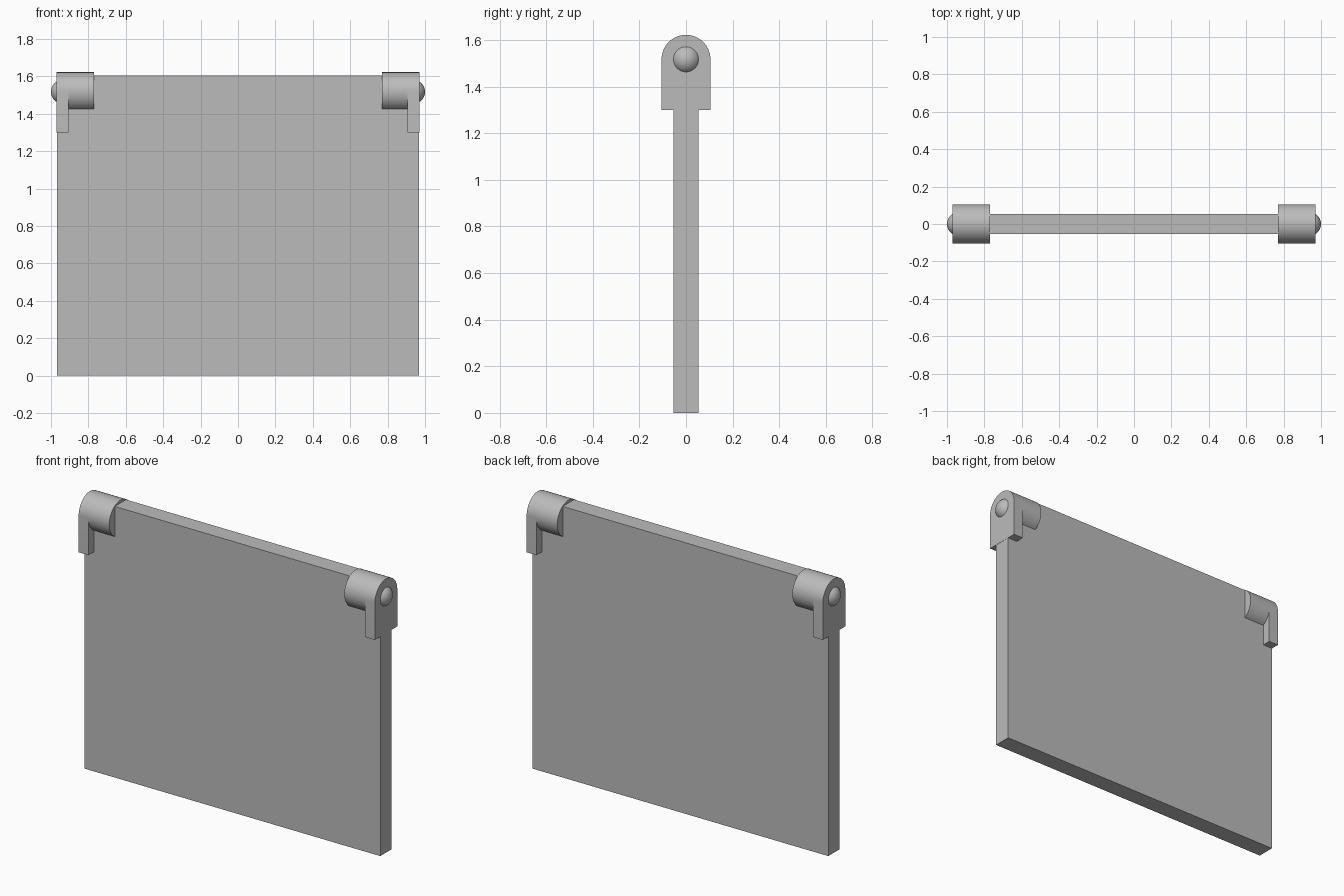
import bpy, math

if "Cube" in bpy.data.objects:
    bpy.data.objects.remove(bpy.data.objects["Cube"])

GREY = bpy.data.materials.new("plain_grey")
GREY.diffuse_color = (0.5, 0.5, 0.5, 1)
GREY.use_nodes = True
GREY.node_tree.nodes["Principled BSDF"].inputs["Base Color"].default_value = GREY.diffuse_color

AXIS_Z = 1.517      # height of the hinge axis
R = 0.105           # hinge barrel radius
PIN_R = 0.054       # pin head radius
PIN_H = 0.03        # pin head height


def make(name, verts, faces, smooth=False):
    mesh = bpy.data.meshes.new(name)
    mesh.from_pydata(verts, [], faces)
    mesh.materials.append(GREY)
    obj = bpy.data.objects.new(name, mesh)
    bpy.context.collection.objects.link(obj)
    if smooth:
        bpy.ops.object.select_all(action='DESELECT')
        obj.select_set(True)
        bpy.context.view_layer.objects.active = obj
        bpy.ops.object.shade_smooth_by_angle(angle=math.radians(30))
    return obj


def extrude_x(name, profile, x0, x1, smooth=False):
    """Prism along x from a counter-clockwise (y, z) profile, x0 < x1."""
    n = len(profile)
    verts = [(x, y, z) for x in (x0, x1) for y, z in profile]
    faces = [tuple(reversed(range(n))), tuple(range(n, 2 * n))]
    faces += [(i, (i + 1) % n, n + (i + 1) % n, n + i) for i in range(n)]
    return make(name, verts, faces, smooth)


def arc(a0, a1, steps):
    return [(R * math.cos(a0 + (a1 - a0) * i / steps),
             AXIS_Z + R * math.sin(a0 + (a1 - a0) * i / steps))
            for i in range(steps + 1)]


def pin_head(name, s):
    """Shallow spherical cap on the outer face of a bracket."""
    ball = (PIN_R ** 2 + PIN_H ** 2) / (2 * PIN_H)
    edge = math.asin(PIN_R / ball)
    rings, seg = 8, 40
    verts = [(s, 0, AXIS_Z)]
    for r in range(1, rings + 1):
        a = edge * r / rings
        for k in range(seg):
            t = s * 2 * math.pi * k / seg
            verts.append((s * (1 - ball * (1 - math.cos(a))),
                          ball * math.sin(a) * math.cos(t),
                          AXIS_Z + ball * math.sin(a) * math.sin(t)))
    faces = []
    for k in range(seg):
        j = (k + 1) % seg
        faces.append((0, 1 + k, 1 + j))
        for r in range(rings - 1):
            a, b = 1 + r * seg, 1 + (r + 1) * seg
            faces.append((a + k, b + k, b + j, a + j))
    return make(name, verts, faces, True)


# Flat panel
extrude_x("panel", [(-0.053, 0), (0.053, 0), (0.053, 1.605), (-0.053, 1.605)], -0.969, 0.969)

# Hinge at each upper corner: barrel, arched end plate and pin head
for side, s in (("left", -1), ("right", 1)):
    barrel = sorted((s * 0.77, s * 0.906))
    plate = sorted((s * 0.906, s * 0.97))
    extrude_x(side + "_barrel", arc(0, 2 * math.pi, 64)[:-1], *barrel, smooth=True)
    extrude_x(side + "_end_plate", [(-R, 1.3), (R, 1.3)] + arc(0, math.pi, 32), *plate, smooth=True)
    pin_head(side + "_pin_head", s)
